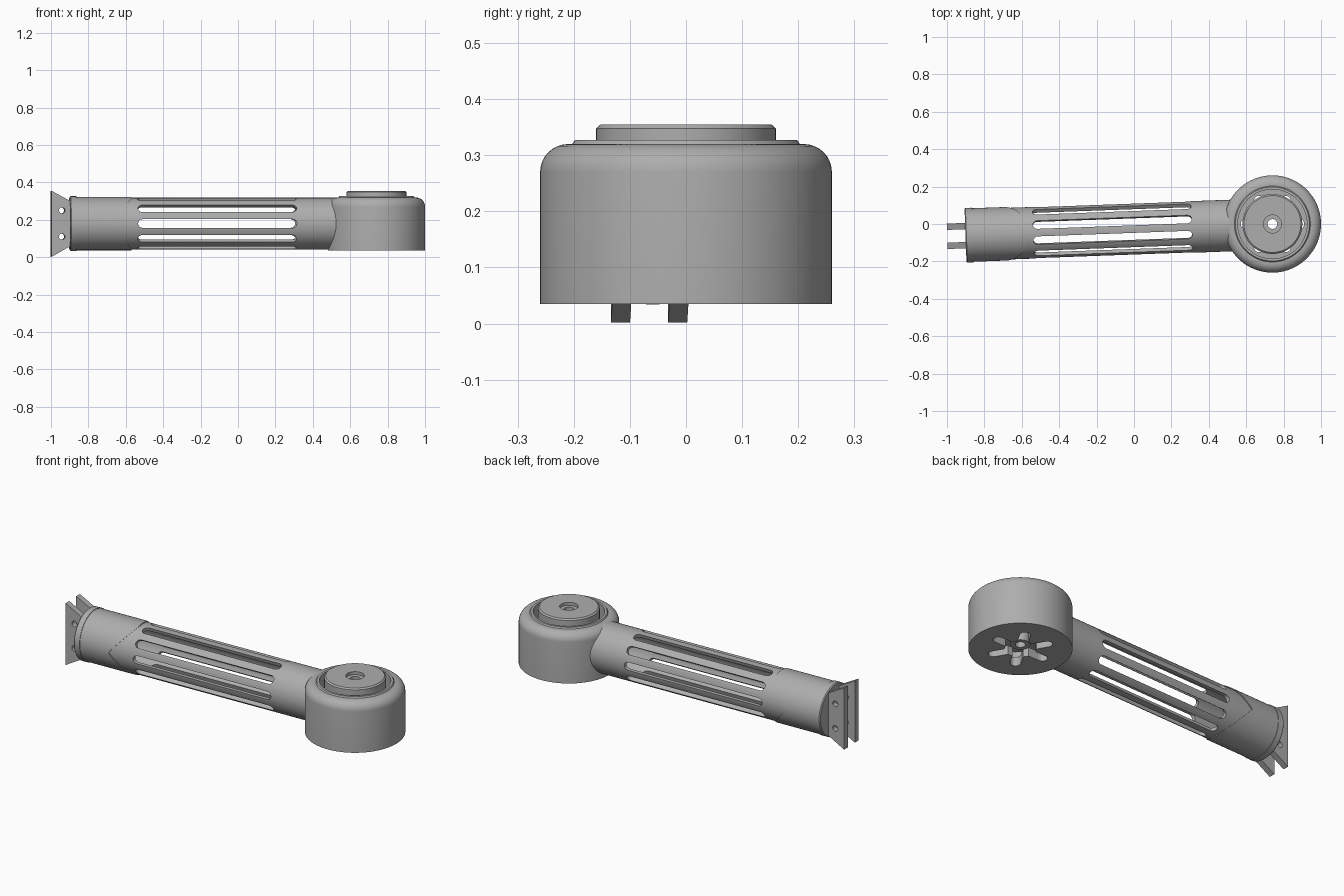
import bpy, bmesh
from math import pi, sin, cos, radians
from mathutils import Matrix

if "Cube" in bpy.data.objects:
    bpy.data.objects.remove(bpy.data.objects["Cube"])

GREY = (0.42, 0.42, 0.42, 1)
metal = bpy.data.materials.new("plain grey")
metal.use_nodes = True
metal.diffuse_color = GREY
metal.node_tree.nodes["Principled BSDF"].inputs["Base Color"].default_value = GREY

HUB = Matrix.Translation((0.74, 0, 0))
# Arm frame: origin on the hub axis, arm runs along local -x at mid height
ARM = Matrix.Translation((0.74, 0, 0.18)) @ Matrix.Rotation(radians(2.1), 4, 'Z')
ALONG_X = Matrix.Rotation(pi / 2, 4, 'Y')


def finish(name, bm, matrix):
    bmesh.ops.remove_doubles(bm, verts=bm.verts, dist=1e-5)
    bmesh.ops.recalc_face_normals(bm, faces=bm.faces)
    bm.transform(matrix)
    mesh = bpy.data.meshes.new(name)
    bm.to_mesh(mesh)
    bm.free()
    mesh.materials.append(metal)
    ob = bpy.data.objects.new(name, mesh)
    bpy.context.collection.objects.link(ob)
    return ob


def lathe(name, profile, matrix, steps=96):
    """Spin a closed (radius, height) outline about z."""
    bm = bmesh.new()
    verts = [bm.verts.new((r, 0, z)) for r, z in profile]
    edges = [bm.edges.new((verts[i - 1], v)) for i, v in enumerate(verts)]
    bmesh.ops.spin(bm, geom=verts + edges, cent=(0, 0, 0), axis=(0, 0, 1),
                   angle=2 * pi, steps=steps)
    return finish(name, bm, matrix)


def prism(bm, outline, low, high, matrix=Matrix()):
    """Extrude an (x, y) outline from z = low to high."""
    base = bm.faces.new([bm.verts.new((x, y, low)) for x, y in outline])
    ext = bmesh.ops.extrude_face_region(bm, geom=[base])["geom"]
    top = [v for v in ext if isinstance(v, bmesh.types.BMVert)]
    bmesh.ops.translate(bm, verts=top, vec=(0, 0, high - low))
    bmesh.ops.transform(bm, verts=list(base.verts) + top, matrix=matrix)


def capsule(x0, x1, r, n=8):
    """Outline of a slot with round ends centred at x0 and x1."""
    arc = [pi / 2 - pi * i / n for i in range(n + 1)]
    return ([(x1 + r * cos(a), r * sin(a)) for a in arc]
            + [(x0 - r * cos(a), -r * sin(a)) for a in arc])


def circle(x, y, r, n=24):
    return [(x + r * cos(2 * pi * i / n), y + r * sin(2 * pi * i / n)) for i in range(n)]


def activate(ob):
    bpy.ops.object.select_all(action='DESELECT')
    ob.select_set(True)
    bpy.context.view_layer.objects.active = ob


def cut(ob, bm, matrix):
    cutter = finish("cutter", bm, matrix)
    cutter.hide_render = True
    mod = ob.modifiers.new("cut", 'BOOLEAN')
    mod.operation, mod.solver, mod.object = 'DIFFERENCE', 'EXACT', cutter
    activate(ob)
    bpy.ops.object.modifier_apply(modifier=mod.name)
    bpy.data.objects.remove(cutter)


# Round motor housing with a rounded shoulder and a raised lip
shoulder = [(0.21 + 0.05 * cos(a), 0.27 + 0.05 * sin(a))
            for a in [pi / 2 * i / 8 for i in range(9)]]
housing = lathe("motor_housing",
                [(0, 0.035), (0.26, 0.035)] + shoulder
                + [(0.203, 0.32), (0.198, 0.327), (0.185, 0.327), (0.185, 0.085), (0, 0.085)], HUB)

# Six-armed opening in the housing floor: hexagonal outline of rounded arms
star = bmesh.new()
outline = []
for k in range(6):
    turn = Matrix.Rotation(k * pi / 3, 2)
    tip = [-pi / 2 + pi * i / 8 for i in range(9)]
    for x, y in [(0.075, -0.027)] + [(0.143 + 0.027 * cos(a), 0.027 * sin(a)) for a in tip] + [(0.075, 0.027)]:
        c, s = cos(k * pi / 3), sin(k * pi / 3)
        outline.append((x * c - y * s, x * s + y * c))
prism(star, outline, 0, 0.12)
cut(housing, star, HUB)

# Motor: disc cap with a stepped bore, and a shaft boss underneath
motor = lathe("motor", [(0.026, 0.06), (0.05, 0.06), (0.05, 0.11), (0.16, 0.11), (0.16, 0.348),
                        (0.152, 0.355), (0.048, 0.355), (0.048, 0.338), (0.026, 0.338)], HUB)

# Hollow arm tube with ten long slots around it
tube = lathe("arm_tube", [(0.117, -1.62), (0.138, -1.62), (0.138, -0.2), (0.117, -0.2)],
             ARM @ ALONG_X)
slots = bmesh.new()
for k in range(10):
    prism(slots, capsule(-1.257, -0.453, 0.023), 0.09, 0.2,
          Matrix.Rotation(radians(18 + 36 * k), 4, 'X'))
cut(tube, slots, ARM)

# Clamp sleeve over the outer end, with a V notch on each side
sleeve = lathe("clamp_sleeve", [(0.132, -1.63), (0.143, -1.63), (0.143, -1.31), (0.132, -1.31)],
               ARM @ ALONG_X)
notch = bmesh.new()
prism(notch, [(-1.43, 0), (-1.28, -0.17), (-1.28, 0.17)], -0.3, 0.3,
      Matrix.Rotation(pi / 2, 4, 'X'))
cut(sleeve, notch, ARM)

# Closed end cap
end_cap = lathe("end_cap", [(0, -1.642), (0.141, -1.642), (0.146, -1.637), (0.146, -1.605), (0, -1.605)],
                ARM @ ALONG_X)

# Pair of mounting plates with two bolt holes each
plates = []
for name, y in (("front_mount_plate", -0.053), ("back_mount_plate", 0.049)):
    side = ARM @ Matrix.Translation((0, y, 0)) @ Matrix.Rotation(pi / 2, 4, 'X')
    body = bmesh.new()
    prism(body, [(-1.74, -0.178), (-1.63, -0.115), (-1.63, 0.115), (-1.74, 0.175)], -0.017, 0.017)
    plate = finish(name, body, side)
    holes = bmesh.new()
    for z in (-0.07, 0.07):
        prism(holes, circle(-1.685, z, 0.016), -0.05, 0.05)
    cut(plate, holes, side)
    plates.append(plate)

for ob in [housing, motor, tube, sleeve, end_cap] + plates:
    activate(ob)
    bpy.ops.object.shade_smooth_by_angle(angle=radians(30))
